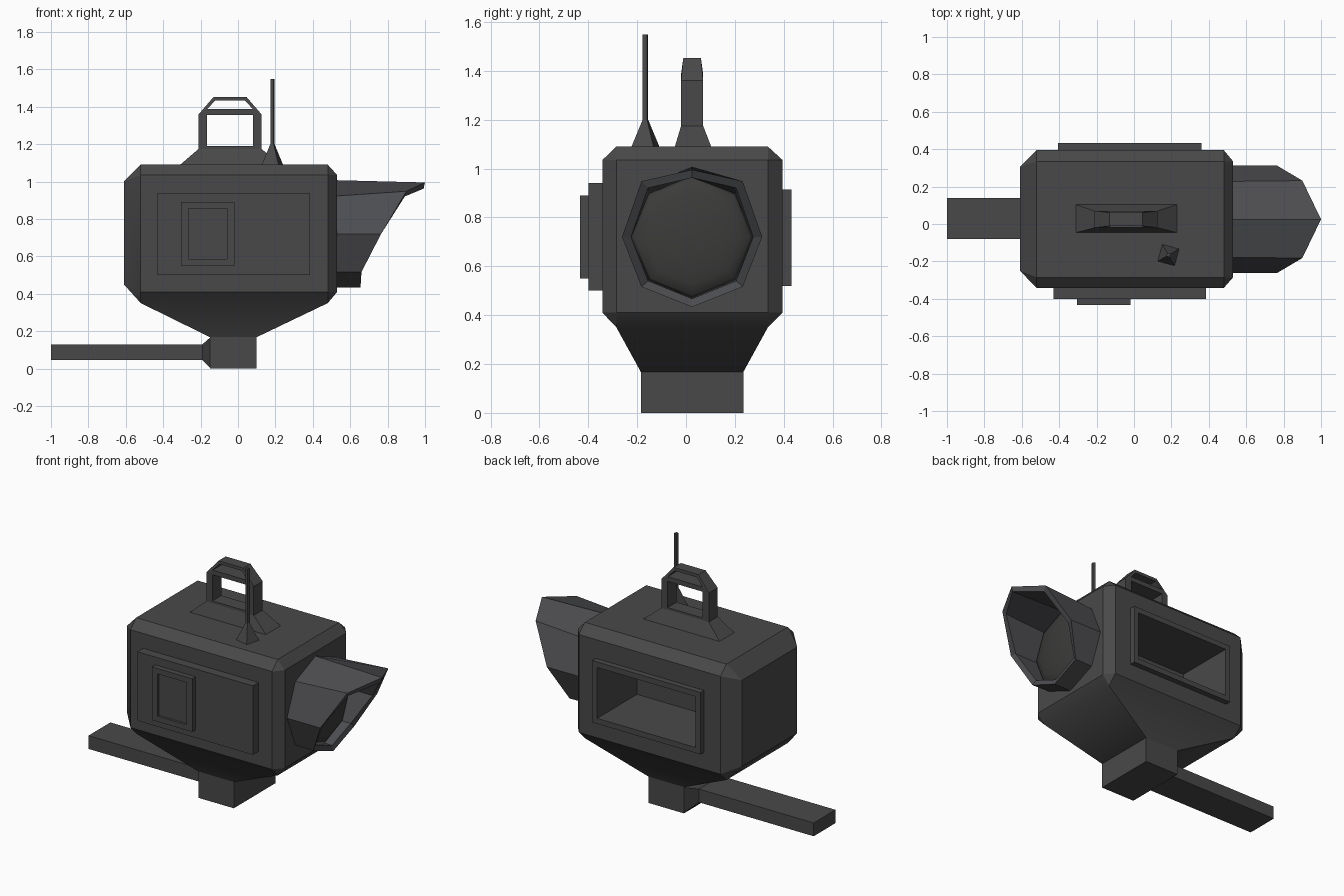
import bpy, bmesh, math
from itertools import product

if "Cube" in bpy.data.objects:
    bpy.data.objects.remove(bpy.data.objects["Cube"])


def material(name, rgb):
    m = bpy.data.materials.new(name)
    m.diffuse_color = (*rgb, 1)
    m.use_nodes = True
    m.node_tree.nodes["Principled BSDF"].inputs["Base Color"].default_value = m.diffuse_color
    return m


DARK = material("dark_metal", (.066, .066, .068))
HOOD = material("hood_metal", (.074, .075, .082))
GLASS = material("lens_glass", (.045, .044, .043))


def make(name, bm, smooth=False, mat=DARK):
    bmesh.ops.recalc_face_normals(bm, faces=bm.faces[:])
    me = bpy.data.meshes.new(name)
    bm.to_mesh(me)
    bm.free()
    me.materials.append(mat)
    for p in me.polygons:
        p.use_smooth = smooth
    ob = bpy.data.objects.new(name, me)
    bpy.context.collection.objects.link(ob)
    return ob


def add_hull(bm, pts):
    vs = [bm.verts.new(p) for p in pts]
    r = bmesh.ops.convex_hull(bm, input=vs)
    junk = set(v for v in r["geom_interior"] + r["geom_unused"] if isinstance(v, bmesh.types.BMVert))
    bmesh.ops.delete(bm, geom=list(junk), context='VERTS')


def tidy(bm):
    bmesh.ops.dissolve_limit(bm, angle_limit=0.01, verts=bm.verts[:], edges=bm.edges[:])


def hull(name, pts):
    bm = bmesh.new()
    add_hull(bm, pts)
    tidy(bm)
    return make(name, bm)


def corners(xs, ys, zs):
    return list(product(xs, ys, zs))


def box(name, xs, ys, zs):
    return hull(name, corners(xs, ys, zs))


def loft(name, rings, closed=False, caps=True, smooth=False, mat=DARK):
    """Bridge rings of equal length; closed joins the last ring to the first."""
    bm = bmesh.new()
    vs = [[bm.verts.new(p) for p in r] for r in rings]
    pairs = list(zip(vs, vs[1:])) + ([(vs[-1], vs[0])] if closed else [])
    for a, b in pairs:
        for i in range(len(a)):
            j = (i + 1) % len(a)
            bm.faces.new((a[i], a[j], b[j], b[i]))
    if caps and not closed:
        bm.faces.new(vs[0])
        bm.faces.new(vs[-1])
    return make(name, bm, smooth, mat)


def frame(name, outer, inner, y0, y1, pinch=(0, 0, 0, 0)):
    """Frame in the xz plane; pinch narrows the depth at each corner."""
    def ring(loop, y, s):
        return [(x, y + s * d, z) for (x, z), d in zip(loop, pinch)]
    return loft(name, [ring(outer, y0, 1), ring(outer, y1, -1),
                       ring(inner, y1, -1), ring(inner, y0, 1)], closed=True)


def rect(x0, x1, z0, z1):
    return [(x0, z0), (x1, z0), (x1, z1), (x0, z1)]


# Chamfered housing flowing into a funnel
X, Y, Z = (-.52, .48), (-.285, .335), (.41, 1.035)
NX, NY = (-.15, .10), (-.185, .235)
bm = bmesh.new()
add_hull(bm, corners(X, (-.342, .395), Z) + corners(X, Y, (.35, 1.09))
         + corners((.53,), Y, Z) + corners((-.61,), (-.25, .305), (.45, 1.0)))
add_hull(bm, corners(X, Y, (.35,)) + corners(NX, NY, (.168,)))
seam = [f for f in bm.faces if all(abs(v.co.z - .35) < 1e-4 for v in f.verts)]
bmesh.ops.delete(bm, geom=seam, context='FACES')
bmesh.ops.remove_doubles(bm, verts=bm.verts[:], dist=1e-4)
tidy(bm)
body = make("housing", bm)

# Deep opening in the back
cutter = box("opening_cutter", (-.37, .325), (.03, .5), (.555, .88))
cutter.hide_render = True
mod = body.modifiers.new("opening", 'BOOLEAN')
mod.object = cutter
mod.operation = 'DIFFERENCE'
mod.solver = 'EXACT'
bpy.context.view_layer.objects.active = body
body.select_set(True)
bpy.ops.object.modifier_apply(modifier=mod.name)
bpy.data.objects.remove(cutter)
bpy.ops.object.shade_smooth_by_angle(angle=math.radians(30))
frame("opening_frame", rect(-.405, .36, .52, .915), rect(-.37, .325, .555, .88), .39, .432)

# Front panels
box("front_panel", (-.43, .385), (-.40, -.33), (.5, .94))
frame("hatch_frame", rect(-.305, -.02, .55, .89), rect(-.265, -.06, .585, .855), -.433, -.395)
box("hatch", (-.27, -.055), (-.418, -.395), (.58, .86))

# Foot and side arm
box("foot", NX, NY, (0, .168))
hull("arm_root", corners((-.15,), NY, (.005, .165)) + corners((-.19,), (-.08, .14), (.045, .13)))
box("arm", (-1, -.19), (-.08, .14), (.045, .13))

# Lamp hood: octagonal tube with a slanted rim
CY, CZ = .025, .72
half = [(0, .275, 1.0), (.207, .228, .90), (.287, 0, .765), (.207, -.204, .66), (0, -.287, .655)]
rim = half + [(-y, z, x) for y, z, x in half[3:0:-1]]


def octagon(x, r):
    return [(x, CY + r * math.sin(i * math.pi / 4), CZ + r * math.cos(i * math.pi / 4))
            for i in range(8)]


loft("lamp_hood", [octagon(.53, .287),
                   [(x, CY + y, CZ + z) for y, z, x in rim],
                   [(x - .008, CY + y * .87, CZ + z * .88) for y, z, x in rim],
                   octagon(.585, .251)], caps=False, mat=HOOD)

# Domed lens
steps = [math.radians(a) for a in (0, 20, 40, 60, 75, 88)]
loft("lens", [octagon(.585 + .05 * math.sin(a), .254 * math.cos(a)) for a in steps],
     smooth=True, mat=GLASS)

# Carry handle
hull("handle_base", corners((-.315, .235), (-.047, .105), (1.085,))
     + corners((-.21, .125), (-.02, .07), (1.175,)))
frame("handle_posts", rect(-.21, .125, 1.175, 1.36), rect(-.167, .08, 1.19, 1.357), -.02, .07)
frame("handle_grip", [(-.21, 1.36), (.125, 1.36), (.045, 1.453), (-.13, 1.453)],
      [(-.165, 1.387), (.08, 1.387), (.037, 1.433), (-.122, 1.433)], -.02, .07, (0, 0, .009, .009))


# Antenna
def square(r, z):
    return [(.184 + r * math.cos(math.radians(30 + 90 * i)),
             -.166 + r * math.sin(math.radians(30 + 90 * i)), z) for i in range(4)]


loft("antenna", [square(.068, 1.085), square(.013, 1.2), square(.013, 1.548)])
